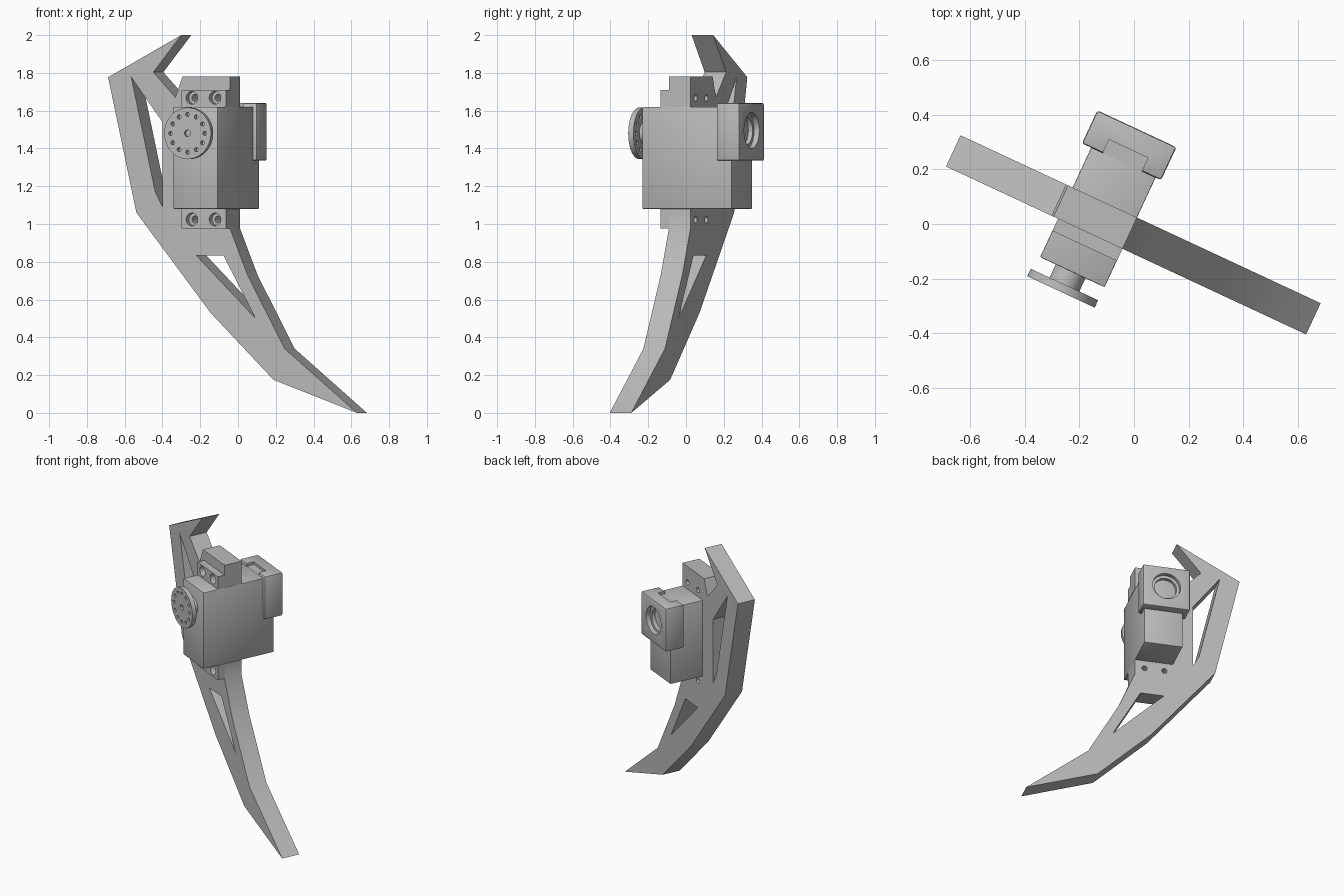
import bpy, bmesh, math
from mathutils import Matrix, Vector

if "Cube" in bpy.data.objects:
    bpy.data.objects.remove(bpy.data.objects["Cube"])

YAW = Matrix.Rotation(math.radians(-25), 4, 'Z')
GREY = (0.5, 0.5, 0.5, 1)

mat = bpy.data.materials.new("plain_grey")
mat.use_nodes = True
mat.diffuse_color = GREY
mat.node_tree.nodes["Principled BSDF"].inputs["Base Color"].default_value = GREY


def make(name, bm):
    bmesh.ops.recalc_face_normals(bm, faces=bm.faces)
    me = bpy.data.meshes.new(name)
    bm.to_mesh(me)
    bm.free()
    me.materials.append(mat)
    ob = bpy.data.objects.new(name, me)
    bpy.context.collection.objects.link(ob)
    return ob


def prism(name, pts, y0, y1):
    """Extrude an x-z outline from y0 to y1."""
    bm = bmesh.new()
    face = bm.faces.new([bm.verts.new((x, y0, z)) for x, z in pts])
    out = bmesh.ops.extrude_face_region(bm, geom=[face])
    verts = [g for g in out["geom"] if isinstance(g, bmesh.types.BMVert)]
    bmesh.ops.translate(bm, verts=verts, vec=(0, y1 - y0, 0))
    return make(name, bm)


def box(name, x0, x1, y0, y1, z0, z1):
    return prism(name, [(x0, z0), (x1, z0), (x1, z1), (x0, z1)], y0, y1)


def disc(name, x, z, r, y0, y1, n=48):
    """Cylinder lying along y."""
    bm = bmesh.new()
    m = Matrix.Translation((x, (y0 + y1) / 2, z)) @ Matrix.Rotation(math.pi / 2, 4, 'X')
    bmesh.ops.create_cone(bm, cap_ends=True, segments=n, radius1=r, radius2=r,
                          depth=abs(y1 - y0), matrix=m)
    return make(name, bm)


def bake(ob):
    dg = bpy.context.evaluated_depsgraph_get()
    me = bpy.data.meshes.new_from_object(ob.evaluated_get(dg))
    ob.modifiers.clear()
    ob.data = me


def cut(ob, cutters):
    for c in cutters:
        mod = ob.modifiers.new("cut", 'BOOLEAN')
        mod.operation = 'DIFFERENCE'
        mod.solver = 'EXACT'
        mod.object = c
        bpy.context.view_layer.update()
        bake(ob)
        bpy.data.objects.remove(c)


def bevel(ob, width):
    mod = ob.modifiers.new("bevel", 'BEVEL')
    mod.width = width
    mod.segments = 2
    bpy.context.view_layer.update()
    bake(ob)


L, R = -0.26, 0.0            # servo sides
MID = -0.137                 # servo axis
BOT, TOP = 1.08, 1.62        # servo body heights
BOLTS = [(x, z) for x in (-0.2, -0.065) for z in (1.024, 1.668)]

# Curved leg plate with an open bay for the servo
outline = [(-0.285, 2.0), (-0.712, 1.777), (-0.547, 1.06), (-0.114, 0.53),
           (0.254, 0.175), (0.741, 0), (0.319, 0.34), (0.102, 0.73),
           (0, 0.976), (0, BOT), (L, BOT), (L, TOP), (0, TOP), (0, 1.78),
           (-0.278, 1.78), (-0.319, 1.67), (-0.448, 1.804)]
plate = prism("leg_plate", outline, -0.1, 0.026)
upper_gap = [(-0.577, 1.777), (-0.395, 1.54), (-0.395, 1.09), (-0.437, 1.17)]
lower_gap = [(-0.197, 0.833), (-0.038, 0.833), (0.149, 0.5)]
cut(plate, [prism("gap", g, -0.2, 0.2) for g in (upper_gap, lower_gap)]
    + [disc("bolt_hole", x, z, 0.018, -0.2, 0.2, 24) for x, z in BOLTS])

# Servo body and mounting ears
body = box("servo_body", L, R, -0.255, 0.265, BOT, TOP)
bevel(body, 0.004)
parts = [plate, body]
for name, z0, z1 in (("lower_ear", 0.976, BOT), ("upper_ear", TOP, 1.71)):
    ear = box(name, L, R, -0.149, -0.1, z0, z1)
    cut(ear, [disc("counterbore", x, z, 0.034, -0.2, -0.112, 24)
              for x, z in BOLTS if z0 < z < z1]
        + [disc("bolt_hole", x, z, 0.018, -0.2, 0, 24)
           for x, z in BOLTS if z0 < z < z1])
    parts.append(ear)

# Rear cap with a notch and a stepped round socket
cap = box("rear_cap", -0.297, 0.022, 0.187, 0.32, 1.335, 1.64)
bevel(cap, 0.009)
cut(cap, [box("notch", -0.213, -0.056, 0.1, 0.241, TOP + 0.001, 1.7),
          disc("socket", MID, 1.495, 0.095, 0.29, 0.4),
          disc("socket_core", MID, 1.495, 0.075, 0.25, 0.4)])
parts.append(cap)

# Output hub and perforated horn
parts.append(disc("output_hub", MID, 1.48, 0.06, -0.31, -0.25))
horn = disc("servo_horn", MID, 1.48, 0.136, -0.338, -0.308, 64)
holes = [disc("horn_hole", MID + 0.1 * math.cos(a), 1.48 + 0.1 * math.sin(a),
              0.011, -0.4, -0.25, 16)
         for a in (i * math.pi / 6 for i in range(12))]
cut(horn, holes + [disc("centre_hole", MID, 1.48, 0.018, -0.4, -0.322, 16)])
parts.append(horn)

# Turn everything to its final heading and shade
bpy.ops.object.select_all(action='DESELECT')
for ob in parts:
    ob.data.transform(YAW)
    ob.select_set(True)
bpy.context.view_layer.objects.active = plate
bpy.ops.object.shade_smooth_by_angle(angle=math.radians(30))
